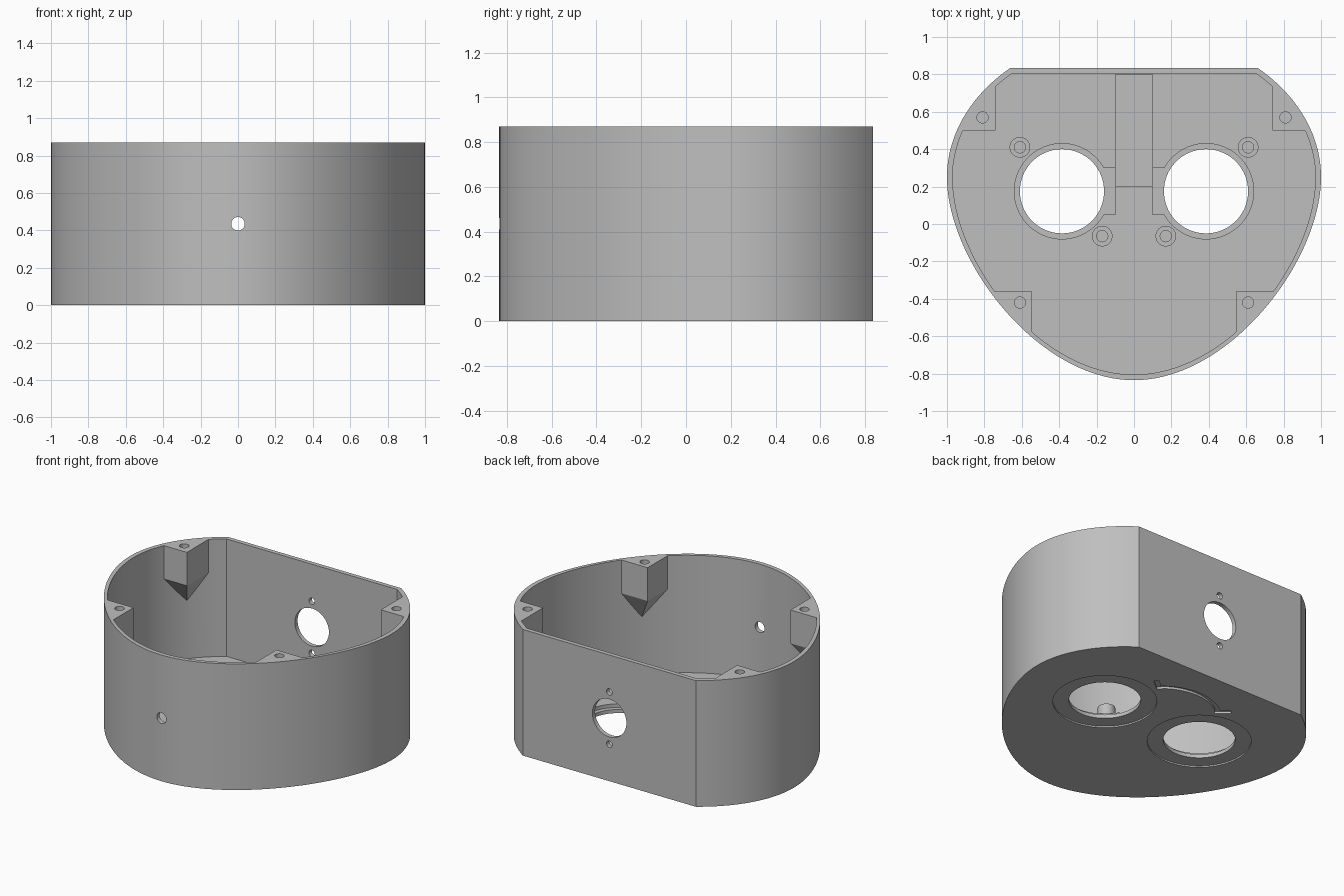
import bpy, bmesh, math
from mathutils import Vector

if "Cube" in bpy.data.objects:
    bpy.data.objects.remove(bpy.data.objects["Cube"])

HEIGHT, WALL, FLOOR = 0.87, 0.03, 0.06
MID_Z = HEIGHT / 2
SIDES = (-1, 1)

grey = bpy.data.materials.new("plain_grey")
grey.use_nodes = True
COLOUR = (0.52, 0.52, 0.52, 1)
grey.diffuse_color = COLOUR
grey.node_tree.nodes["Principled BSDF"].inputs["Base Color"].default_value = COLOUR


def make(name, bm):
    bmesh.ops.recalc_face_normals(bm, faces=bm.faces[:])
    mesh = bpy.data.meshes.new(name)
    bm.to_mesh(mesh)
    bm.free()
    mesh.materials.append(grey)
    ob = bpy.data.objects.new(name, mesh)
    bpy.context.collection.objects.link(ob)
    return ob


def prism(name, points, z0, z1):
    bm = bmesh.new()
    base = bm.faces.new([bm.verts.new((x, y, z0)) for x, y in points])
    top = bmesh.ops.extrude_face_region(bm, geom=[base])["geom"]
    bmesh.ops.translate(bm, vec=(0, 0, z1 - z0),
                        verts=[v for v in top if isinstance(v, bmesh.types.BMVert)])
    return make(name, bm)


def circle(x, y, r, n=64):
    return [(x + r * math.cos(2 * math.pi * i / n), y + r * math.sin(2 * math.pi * i / n))
            for i in range(n)]


def box(x0, x1, y0, y1):
    return [(x0, y0), (x1, y0), (x1, y1), (x0, y1)]


def combine(body, tool, operation):
    mod = body.modifiers.new("combine", 'BOOLEAN')
    mod.operation, mod.solver, mod.object = operation, 'EXACT', tool
    bpy.context.view_layer.objects.active = body
    bpy.ops.object.modifier_apply(modifier=mod.name)
    bpy.data.objects.remove(tool)


def add(tool):
    combine(shell, tool, 'UNION')


def cut(points, z0, z1):
    combine(shell, prism("cutter", points, z0, z1), 'DIFFERENCE')


def cut_through_wall(z, r, y):
    # round hole running along y
    tool = prism("cutter", circle(0, 0, r, 48), -0.1, 0.1)
    tool.rotation_euler.x = math.pi / 2
    tool.location = (0, y, z)
    bpy.context.view_layer.update()
    combine(shell, tool, 'DIFFERENCE')


def outline(inset):
    """Flat back, elliptical shoulders and a rounded, tapering front."""
    wide, back, front, mid = 1 - inset, 0.835 - inset, -0.835 + inset, 0.25
    rise = 0.779 - inset
    start = math.asin((back - mid) / rise)
    half = [(wide * math.cos(start * (1 - i / 20)), mid + rise * math.sin(start * (1 - i / 20)))
            for i in range(20)]
    p = [Vector(c) for c in ((wide, mid), (wide, mid - 0.45), (0.51, front), (0, front))]
    for i in range(41):
        t = i / 40
        s = 1 - t
        q = p[0] * s**3 + p[1] * 3 * s * s * t + p[2] * 3 * s * t * t + p[3] * t**3
        half.append((q.x, q.y))
    return half + [(-x, y) for x, y in reversed(half[:-1])]


# Open-topped case
shell = prism("case_shell", outline(0), 0, HEIGHT)
cut(outline(WALL), FLOOR, HEIGHT + 0.1)


# Corner screw bosses, each tapering to a point on the wall
def boss(corners):
    bm = bmesh.new()
    top = [bm.verts.new((x, y, HEIGHT)) for x, y in corners]
    low = [bm.verts.new((x, y, HEIGHT - (0.43 if i == 2 else 0.23)))
           for i, (x, y) in enumerate(corners)]
    bm.faces.new(top)
    for i in range(4):
        j = (i + 1) % 4
        bm.faces.new((top[i], top[j], low[j], low[i]))
    bm.faces.new((low[0], low[1], low[2]))
    bm.faces.new((low[0], low[2], low[3]))
    return make("screw_boss", bm)


BOSSES = [
    ([(0.74, 0.50), (0.935, 0.50), (0.845, 0.65), (0.74, 0.765)], (0.81, 0.57)),
    ([(0.545, -0.36), (0.77, -0.36), (0.675, -0.475), (0.545, -0.595)], (0.61, -0.42)),
]
for side in SIDES:
    for corners, (hx, hy) in BOSSES:
        add(boss([(side * x, y) for x, y in corners]))
        cut(circle(side * hx, hy, 0.03, 32), HEIGHT - 0.2, HEIGHT + 0.1)

# Two stepped floor openings with side pockets and screw posts
EYE_X, EYE_Y, LEDGE = 0.385, 0.175, 0.035
for side in SIDES:
    cut(circle(side * EYE_X, EYE_Y, 0.325, 80), -0.1, 0.01)
    cut(circle(side * EYE_X, EYE_Y, 0.225, 80), -0.1, 0.2)
    cut(circle(side * EYE_X, EYE_Y, 0.255, 80), LEDGE, 0.2)
    cut(box(*sorted((side * 0.10, side * 0.20)), 0.05, 0.30), LEDGE, 0.2)
    for px, py in ((0.61, 0.41), (0.17, -0.065)):
        add(prism("screw_post", circle(side * px, py, 0.055, 40), FLOOR - 0.02, 0.14))
        cut(circle(side * px, py, 0.03, 32), FLOOR, 0.2)

# Shallow cable channel towards the back wall
cut(box(-0.10, 0.10, 0.20, 0.80), FLOOR - 0.015, 0.2)

# Connector opening with two screw holes in the back, small hole in the front
cut_through_wall(MID_Z, 0.13, 0.82)
for side in SIDES:
    cut_through_wall(MID_Z + side * 0.18, 0.022, 0.82)
cut_through_wall(MID_Z, 0.036, -0.82)

# Curved groove with a short tick at each end, under the floor
angles = [math.radians(48 + 84 * i / 32) for i in range(33)]
arc = [(0.376 * math.cos(a), 0.26 + 0.376 * math.sin(a)) for a in angles]
inner = [(0.346 * math.cos(a), 0.26 + 0.346 * math.sin(a)) for a in reversed(angles)]
cut(arc + inner, -0.1, 0.015)
for side in SIDES:
    a, b = Vector((side * 0.225, 0.515)), Vector((side * 0.305, 0.58))
    n = (b - a).orthogonal().normalized() * 0.016
    cut([tuple(v) for v in (a + n, b + n, b - n, a - n)], -0.1, 0.015)

# Smooth curved walls, crisp corners
bpy.ops.object.select_all(action='DESELECT')
shell.select_set(True)
bpy.context.view_layer.objects.active = shell
bpy.ops.object.shade_smooth_by_angle(angle=math.radians(20))
